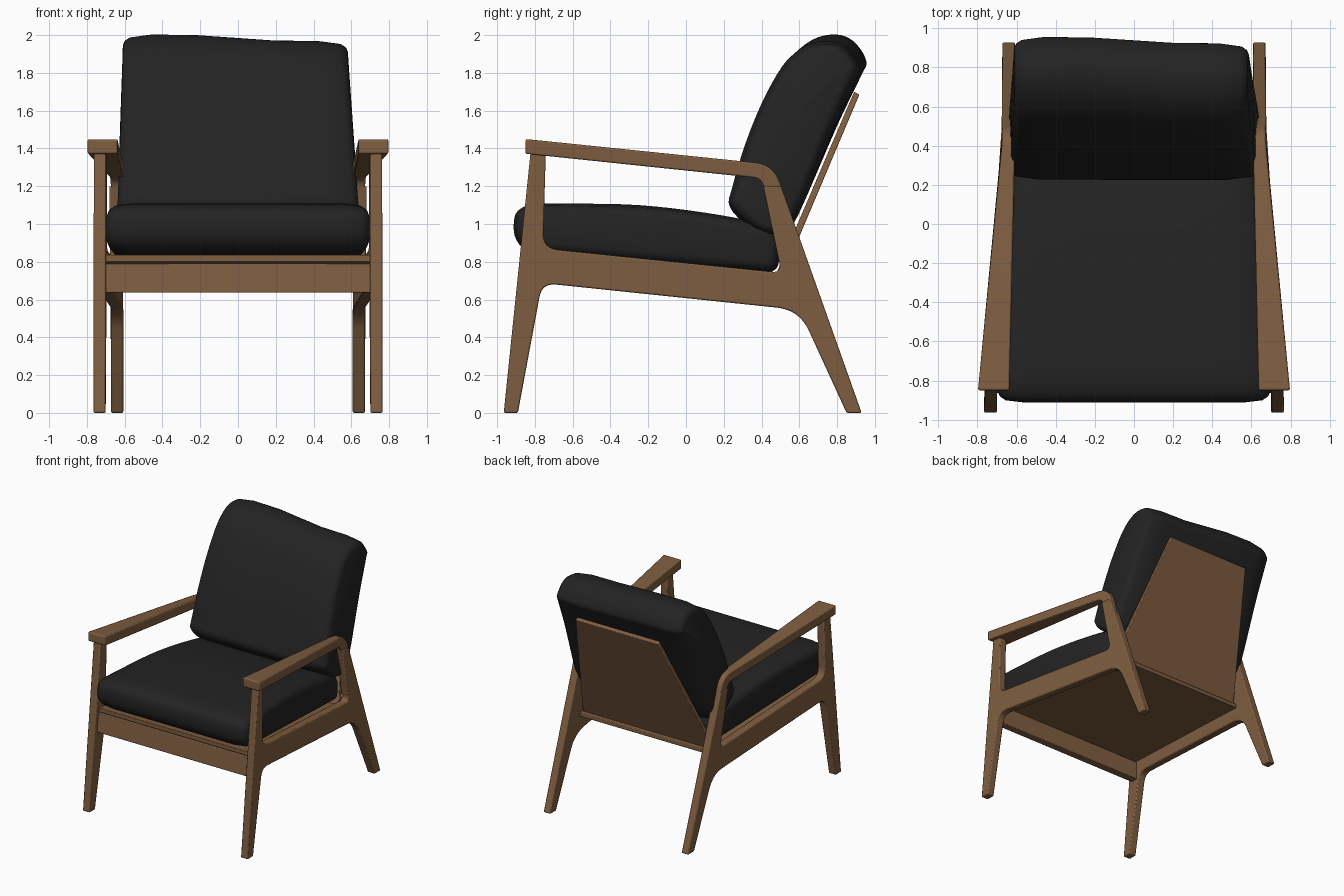
import bpy, bmesh, math
from mathutils import Vector

if "Cube" in bpy.data.objects:
    bpy.data.objects.remove(bpy.data.objects["Cube"])


def material(name, rgb):
    m = bpy.data.materials.new(name)
    m.diffuse_color = (*rgb, 1)
    m.use_nodes = True
    m.node_tree.nodes["Principled BSDF"].inputs["Base Color"].default_value = m.diffuse_color
    return m


WOOD = material("walnut_wood", (0.215, 0.112, 0.053))
FABRIC = material("black_fabric", (0.017, 0.017, 0.017))


def clamp(v):
    return max(0.0, min(1.0, v))


def finish(name, bm, mat, bevel=0, mirror=False, angle=35):
    bmesh.ops.recalc_face_normals(bm, faces=bm.faces)
    me = bpy.data.meshes.new(name)
    bm.to_mesh(me)
    bm.free()
    me.materials.append(mat)
    ob = bpy.data.objects.new(name, me)
    bpy.context.collection.objects.link(ob)
    bpy.ops.object.select_all(action='DESELECT')
    ob.select_set(True)
    bpy.context.view_layer.objects.active = ob
    bpy.ops.object.shade_smooth_by_angle(angle=math.radians(angle))
    if bevel:
        b = ob.modifiers.new("bevel", 'BEVEL')
        b.width, b.segments = bevel, 2
        b.limit_method, b.angle_limit = 'ANGLE', math.radians(40)
    if mirror:
        ob.modifiers.new("mirror", 'MIRROR')
    return ob


def fillet(corners, n=8):
    """Round each (y, z, radius) corner with a small quadratic curve."""
    out = []
    for i, (y, z, r) in enumerate(corners):
        p = Vector((y, z))
        if r == 0:
            out.append(p)
            continue
        a = p + (Vector(corners[i - 1][:2]) - p).normalized() * r
        b = p + (Vector(corners[(i + 1) % len(corners)][:2]) - p).normalized() * r
        for k in range(n + 1):
            t = k / n
            out.append(a * (1 - t) ** 2 + p * 2 * t * (1 - t) + b * t * t)
    return out


def prism(name, outline, inner, outer, bevel=0.008, mirror=True):
    """Side profile extruded in x between inner(y, z) and outer(y, z)."""
    bm = bmesh.new()
    a = [bm.verts.new((inner(*p), *p)) for p in outline]
    b = [bm.verts.new((outer(*p), *p)) for p in outline]
    bm.faces.new(a)
    bm.faces.new(b)
    for i in range(len(a)):
        j = (i + 1) % len(a)
        bm.faces.new((a[i], a[j], b[j], b[i]))
    return finish(name, bm, WOOD, bevel, mirror)


def frame_x(y):
    # side frames toe in towards the back
    return 0.733 - 0.093 * clamp((y + 0.85) / 1.4)


# Side frames: front leg, side rail and back leg in one outline
side = fillet([(-0.965, 0, 0), (-0.89, 0, 0), (-0.762, 0.687, 0.075),
               (0.60, 0.545, 0.12), (0.85, 0, 0), (0.93, 0, 0),
               (0.504, 1.20, 0), (0.41, 1.20, 0), (0.505, 0.742, 0.05),
               (-0.757, 0.871, 0.08), (-0.742, 1.39, 0), (-0.822, 1.39, 0)])
prism("side_frame", side, lambda y, z: frame_x(y) - 0.0325,
      lambda y, z: frame_x(y) + 0.0325)

# Armrests: wide at the front, bending down into the back leg
arm = fillet([(-0.85, 1.372, 0), (-0.85, 1.45, 0.015), (0.463, 1.315, 0.10),
              (0.522, 1.15, 0), (0.421, 1.15, 0), (0.402, 1.241, 0.05)])
prism("armrest", arm,
      lambda y, z: 0.637 - 0.029 * clamp((y + 0.85) / 1.27),
      lambda y, z: 0.797 - 0.124 * clamp((y + 0.85) / 1.27))

# Front rail
rail = [Vector(p) for p in ((-0.865, 0.637), (-0.80, 0.637), (-0.80, 0.792), (-0.85, 0.792))]
prism("front_rail", rail, lambda y, z: -0.71, lambda y, z: 0.71, 0.005, False)

# Sloping seat panel
seat_panel = [Vector(p) for p in ((-0.845, 0.80), (-0.845, 0.836), (0.53, 0.70), (0.53, 0.665))]
prism("seat_panel", seat_panel, lambda y, z: 0.025 - frame_x(y),
      lambda y, z: frame_x(y) - 0.025, 0.005, False)

# Leaning back panel, narrower at the top
def panel_x(y, z):
    return 0.61 - 0.23 * clamp((z - 0.70) / 1.0)


back_panel = [Vector(p) for p in ((0.462, 0.70), (0.495, 0.685), (0.918, 1.685), (0.89, 1.70))]
prism("back_panel", back_panel, lambda y, z: -panel_x(y, z), panel_x, 0.005, False)


def smooth_loop(pts, n=4):
    """Closed curve through the points."""
    pts = [Vector(p) for p in pts]
    out = []
    for i in range(len(pts)):
        p0, p1, p2, p3 = (pts[(i + k) % len(pts)] for k in (-1, 0, 1, 2))
        for k in range(n):
            t = k / n
            out.append(0.5 * (2 * p1 + (p2 - p0) * t + (2 * p0 - 5 * p1 + 4 * p2 - p3) * t * t
                              + (3 * p1 - p0 - 3 * p2 + p3) * t ** 3))
    return out


def cushion(name, profile, half_width, warp, ends):
    """Side profile lofted across x, drawn in by a set distance near the ends."""
    loop = smooth_loop(profile)
    n = len(loop)
    normals = []
    for i in range(n):   # outlines run clockwise, so outward is to the left
        d = (loop[(i + 1) % n] - loop[i - 1]).normalized()
        normals.append(Vector((-d.y, d.x)))
    stations = [(-t, d) for t, d in ends] + [(-0.35, 0), (0, 0), (0.35, 0)] \
        + [(t, d) for t, d in reversed(ends)]
    bm = bmesh.new()
    rings = []
    for t, d in stations:
        ring = []
        for p, nm in zip(loop, normals):
            q = p - nm * d
            ring.append(bm.verts.new(warp(t * half_width(*p), *q)))
        rings.append(ring)
    for r, s in zip(rings, rings[1:]):
        for i in range(n):
            j = (i + 1) % n
            bm.faces.new((r[i], r[j], s[j], s[i]))
    bm.faces.new(rings[0])
    bm.faces.new(rings[-1])
    return finish(name, bm, FABRIC, angle=60)


# Seat cushion
cushion("seat_cushion",
        [(-0.912, 1.0), (-0.89, 1.07), (-0.80, 1.105), (-0.6, 1.108), (-0.25, 1.10),
         (0.1, 1.06), (0.4, 1.0), (0.485, 0.93), (0.495, 0.83), (0.46, 0.75),
         (0.3, 0.752), (-0.2, 0.795), (-0.7, 0.838), (-0.84, 0.86), (-0.90, 0.92)],
        lambda y, z: frame_x(y) - 0.036,
        lambda x, y, z: (x, y, z),
        [(1, 0.06), (0.985, 0.033), (0.94, 0.012), (0.8, 0)])


# Back cushion, slightly slumped on its right side
def slump(x, y, z):
    s = clamp((x + 0.35) / 0.7)
    s = s * s * (3 - 2 * s) * clamp((z - 1.1) / 0.9)
    return (x - 0.03 * s, y - 0.04 * s, z - 0.035 * s)


cushion("back_cushion",
        [(0.232, 1.09), (0.25, 1.20), (0.33, 1.44), (0.43, 1.67), (0.54, 1.86),
         (0.63, 1.95), (0.72, 1.995), (0.82, 2.0), (0.90, 1.955), (0.955, 1.86),
         (0.925, 1.78), (0.80, 1.52), (0.60, 1.06), (0.53, 0.96), (0.45, 0.935),
         (0.34, 0.98)],
        lambda y, z: 0.638 - 0.028 * clamp((z - 1.1) / 0.8),
        slump,
        [(1, 0.06), (0.985, 0.035), (0.94, 0.016), (0.75, 0)])
